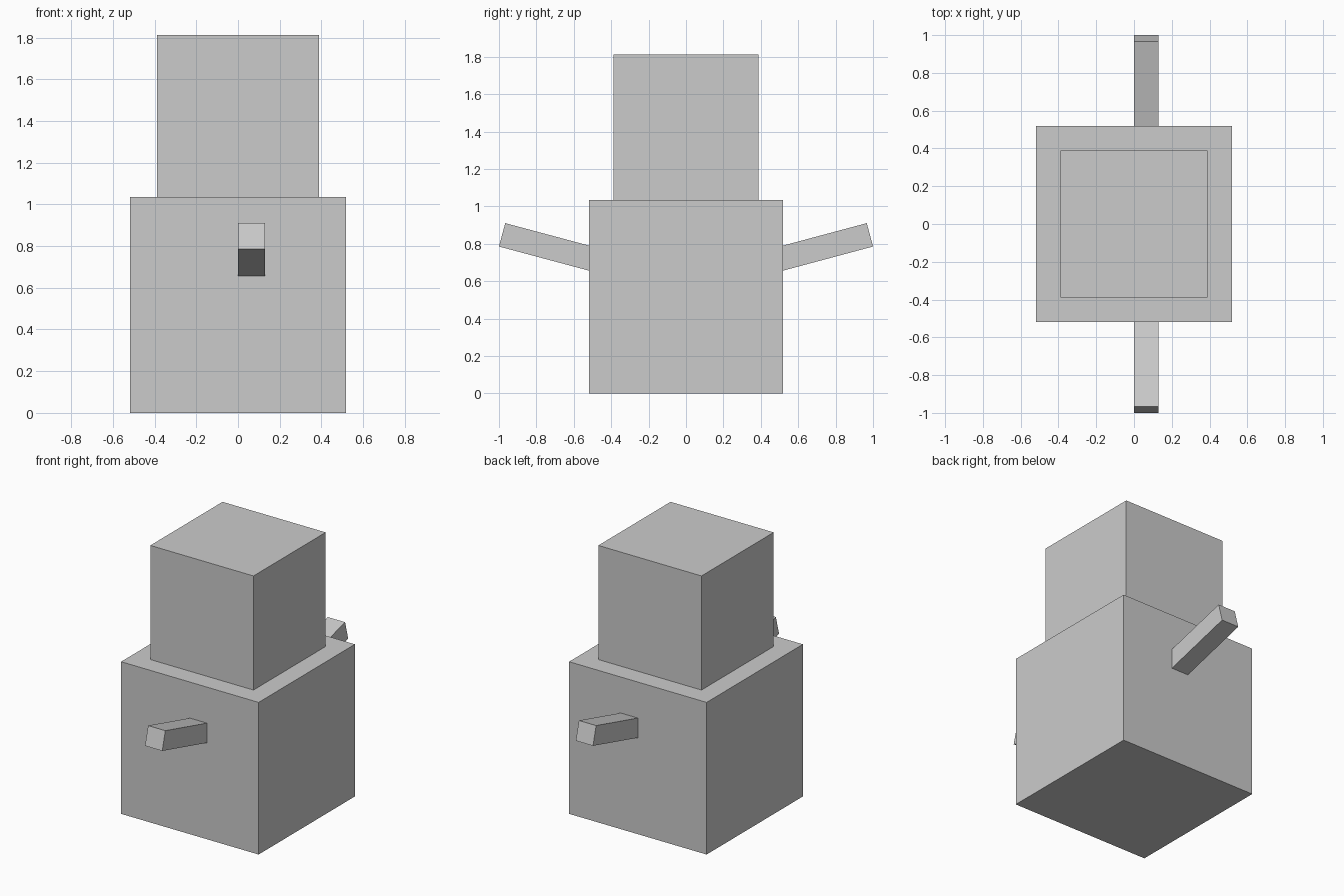
import bpy
from math import radians
from mathutils import Matrix

if "Cube" in bpy.data.objects:
    bpy.data.objects.remove(bpy.data.objects["Cube"])

UNIT = 1.0353  # body edge length


def block(name, size, centre, transform=Matrix()):
    """Box with its geometry moved to centre, then transformed."""
    bpy.ops.mesh.primitive_cube_add(size=1)
    obj = bpy.context.object
    obj.name = name
    obj.data.transform(transform @ Matrix.Translation(centre) @ Matrix.Diagonal((*size, 1)))
    return obj


# Body and head cubes
head = 0.75 * UNIT
block("body", (UNIT,) * 3, (0, 0, UNIT / 2))
block("head", (head,) * 3, (0, 0, UNIT + head / 2))

# Arm reaching from the body centre, tilted up 15 degrees, mirrored front to back
t = 0.125 * UNIT
tilt = Matrix.Translation((0, 0, UNIT / 2)) @ Matrix.Rotation(radians(15), 4, 'X')
arms = block("arms", (t, UNIT, t), (t / 2, UNIT / 2, t / 2), tilt)
mirror = arms.modifiers.new("mirror", 'MIRROR')
mirror.use_axis = (False, True, False)
mirror.use_mirror_merge = False
